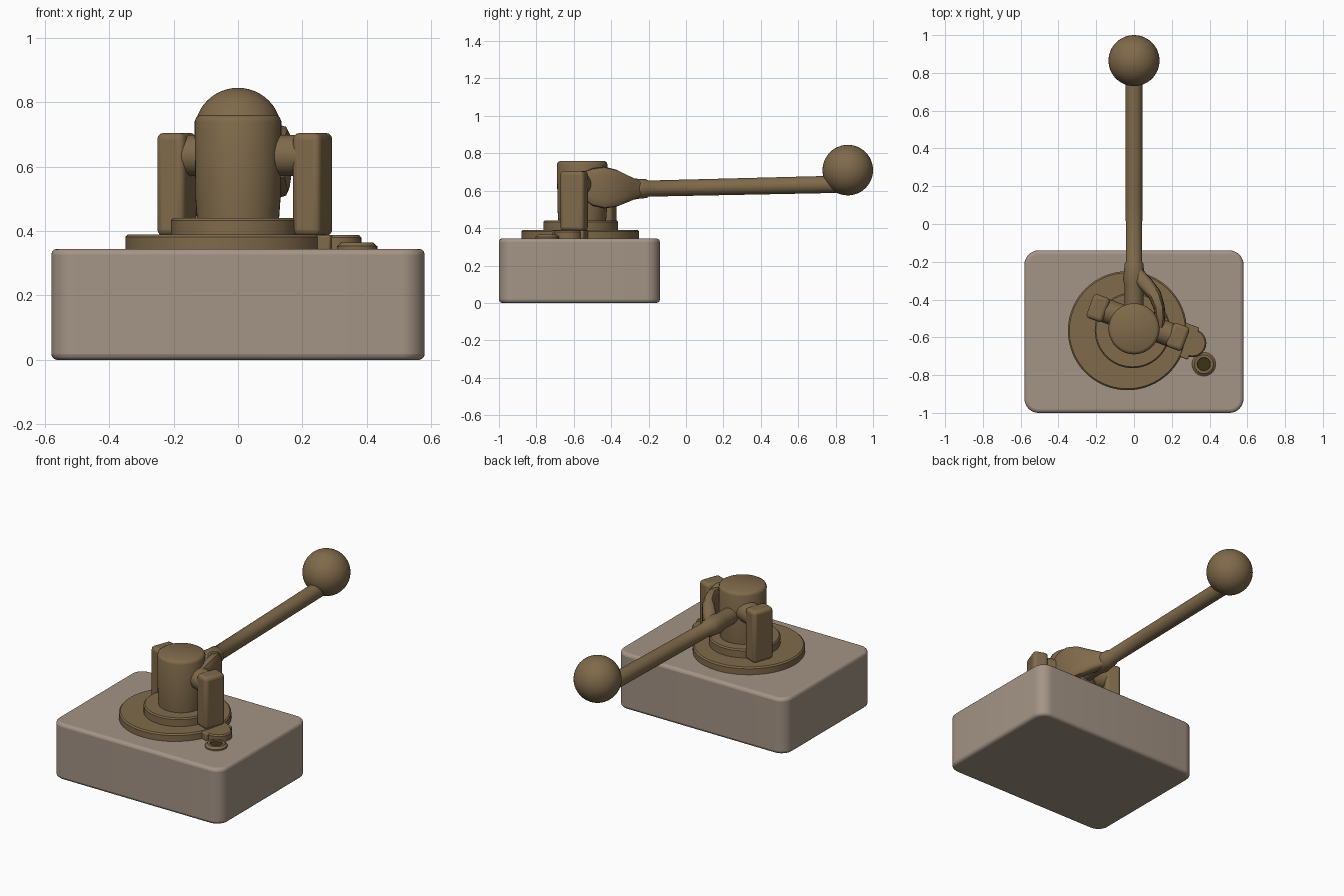
import bpy, bmesh, math
from mathutils import Vector

if "Cube" in bpy.data.objects:
    bpy.data.objects.remove(bpy.data.objects["Cube"])


def make_mat(name, rgb):
    m = bpy.data.materials.new(name)
    m.diffuse_color = (*rgb, 1)
    m.use_nodes = True
    m.node_tree.nodes["Principled BSDF"].inputs["Base Color"].default_value = m.diffuse_color
    return m


STONE = make_mat("grey_stone", (0.37, 0.295, 0.235))
BRASS = make_mat("aged_brass", (0.215, 0.145, 0.07))
DARK = make_mat("dark_recess", (0.045, 0.034, 0.008))


def finish(name, bm, mat, bevel=0.0, segs=3):
    bmesh.ops.recalc_face_normals(bm, faces=bm.faces)
    me = bpy.data.meshes.new(name)
    bm.to_mesh(me)
    bm.free()
    ob = bpy.data.objects.new(name, me)
    bpy.context.collection.objects.link(ob)
    me.materials.append(mat)
    if bevel:
        b = ob.modifiers.new("bevel", 'BEVEL')
        b.width, b.segments = bevel, segs
        b.limit_method, b.angle_limit = 'ANGLE', math.radians(40)
    bpy.ops.object.select_all(action='DESELECT')
    ob.select_set(True)
    bpy.context.view_layer.objects.active = ob
    bpy.ops.object.shade_smooth_by_angle(angle=math.radians(40))
    return ob


def lathe(name, origin, axis, profile, mat, n=48):
    """Closed solid of revolution; profile is (radius, distance along axis)."""
    bm = bmesh.new()
    q = Vector(axis).to_track_quat('Z', 'Y')
    o = Vector(origin)
    rings = []
    for r, h in profile:
        rings.append([bm.verts.new(o + q @ Vector((r * math.cos(2 * math.pi * i / n),
                                                   r * math.sin(2 * math.pi * i / n), h)))
                      for i in range(n)])
    for a, b in zip(rings, rings[1:]):
        for i in range(n):
            j = (i + 1) % n
            bm.faces.new((a[i], a[j], b[j], b[i]))
    bm.faces.new(rings[0])
    bm.faces.new(rings[-1])
    return finish(name, bm, mat)


def box(name, centre, size, mat, bevel, angle=0.0):
    bm = bmesh.new()
    bmesh.ops.create_cube(bm, size=1)
    for v in bm.verts:
        v.co = Vector((v.co.x * size[0], v.co.y * size[1], v.co.z * size[2]))
    ob = finish(name, bm, mat, bevel)
    ob.location = centre
    ob.rotation_euler[2] = angle
    return ob


# Stone base block with rounded corners
bm = bmesh.new()
hx, hy, r = 0.58, 0.43, 0.075
outline = []
for k, (sx, sy) in enumerate([(1, 1), (-1, 1), (-1, -1), (1, -1)]):
    for i in range(9):
        a = math.pi / 2 * (k + i / 8)
        outline.append((sx * (hx - r) + r * math.cos(a),
                        -0.57 + sy * (hy - r) + r * math.sin(a)))
low = bm.faces.new([bm.verts.new((x, y, 0)) for x, y in outline])
ext = bmesh.ops.extrude_face_region(bm, geom=[low])
bmesh.ops.translate(bm, vec=(0, 0, 0.345),
                    verts=[v for v in ext['geom'] if isinstance(v, bmesh.types.BMVert)])
finish("stone_base", bm, STONE, 0.018)

# Turntable plate with its lug and the inner step ring
lathe("turntable_plate", (-0.035, -0.565, 0), (0, 0, 1),
      [(0.315, 0.34), (0.315, 0.382), (0.307, 0.39)], BRASS, 64)
lathe("plate_lug", (0.308, -0.63, 0), (0, 0, 1),
      [(0.075, 0.34), (0.075, 0.38), (0.068, 0.388)], BRASS, 32)
box("lug_bridge", (0.25, -0.61, 0.364), (0.14, 0.18, 0.048), BRASS, 0.006, math.radians(-20))
lathe("step_ring", (-0.008, -0.563, 0), (0, 0, 1),
      [(0.2, 0.385), (0.2, 0.433), (0.193, 0.441)], BRASS, 64)

# Round centre post with a thin cap line
lathe("centre_post", (0, -0.555, 0), (0, 0, 1),
      [(0.127, 0.43), (0.132, 0.5), (0.135, 0.74), (0.13, 0.753), (0.118, 0.76)], BRASS)

# Upright brackets and the axle between them, turned clockwise
turn = math.radians(-20.5)
axis = Vector((math.cos(turn), math.sin(turn), 0))
for name, x, y in (("left_bracket", -0.19, -0.445), ("right_bracket", 0.232, -0.598)):
    box(name, (x, y, 0.545), (0.092, 0.135, 0.32), BRASS, 0.02, turn)
lathe("axle", Vector((0.02, -0.522, 0.635)) - axis * 0.2, axis,
      [(0.064, 0), (0.064, 0.4)], BRASS, 32)

# Curved yoke arm that links the lever to the axle
bm = bmesh.new()
prev = None
stations = [(0.0, -0.25, 0.61, 0.04, 0.04), (0.06, -0.315, 0.61, 0.04, 0.07),
            (0.11, -0.375, 0.613, 0.036, 0.1), (0.133, -0.44, 0.617, 0.03, 0.112),
            (0.138, -0.5, 0.62, 0.028, 0.1), (0.13, -0.56, 0.63, 0.026, 0.065)]
for k, (x, y, z, w, h) in enumerate(stations):
    a, b = stations[max(k - 1, 0)], stations[min(k + 1, len(stations) - 1)]
    side = Vector((b[1] - a[1], a[0] - b[0], 0)).normalized()
    ring = []
    for i in range(16):
        t = 2 * math.pi * i / 16
        c, s = math.cos(t), math.sin(t)
        ring.append(bm.verts.new(Vector((x, y, z))
                                 + side * math.copysign(abs(c) ** 0.6, c) * w
                                 + Vector((0, 0, math.copysign(abs(s) ** 0.6, s) * h))))
    if prev:
        for i in range(16):
            j = (i + 1) % 16
            bm.faces.new((prev[i], prev[j], ring[j], ring[i]))
    else:
        bm.faces.new(ring)
    prev = ring
bm.faces.new(prev)
finish("yoke_arm", bm, BRASS)

# Lever rod with collar, rising slightly toward the ball
start = Vector((0, -0.48, 0.605))
rod = Vector((0, 0.8, 0.634)) - start
lathe("lever_rod", start, rod,
      [(0.05, 0), (0.05, 0.15), (0.058, 0.19), (0.053, 0.23), (0.05, 0.27), (0.043, 0.28),
       (0.044, 0.6), (0.046, rod.length)], BRASS, 32)

# Ball handle
bm = bmesh.new()
bmesh.ops.create_uvsphere(bm, u_segments=48, v_segments=24, radius=0.135)
finish("ball_handle", bm, BRASS).location = (0, 0.865, 0.71)

# Small locking screw beside the lug, with a dark recess
lathe("locking_screw", (0.37, -0.742, 0), (0, 0, 1),
      [(0.063, 0.34), (0.063, 0.353), (0.056, 0.358), (0.05, 0.365), (0.036, 0.365),
       (0.034, 0.356)], BRASS, 32)
lathe("screw_recess", (0.37, -0.742, 0), (0, 0, 1),
      [(0.034, 0.352), (0.034, 0.358)], DARK, 32)
